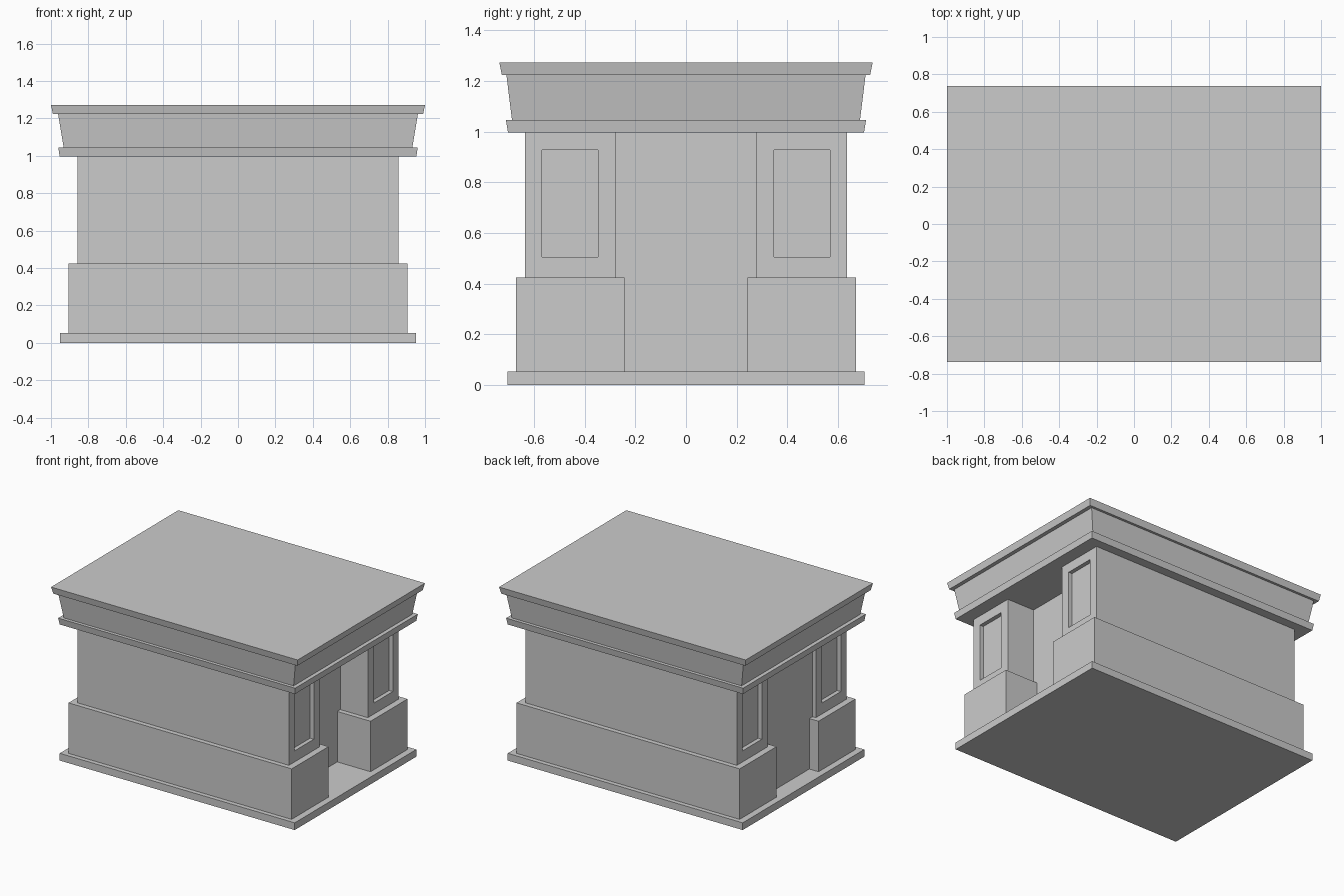
import bpy, bmesh

if "Cube" in bpy.data.objects:
    bpy.data.objects.remove(bpy.data.objects["Cube"])


def make_object(name, bm):
    bmesh.ops.recalc_face_normals(bm, faces=bm.faces)
    mesh = bpy.data.meshes.new(name)
    bm.to_mesh(mesh)
    bm.free()
    obj = bpy.data.objects.new(name, mesh)
    bpy.context.collection.objects.link(obj)
    return obj


def loft(name, rings):
    """Stack of rectangles (half_x, half_y, z), capped at both ends."""
    bm = bmesh.new()
    loops = [[bm.verts.new((sx * x, sy * y, z))
              for sx, sy in ((-1, -1), (1, -1), (1, 1), (-1, 1))]
             for x, y, z in rings]
    bm.faces.new(loops[0])
    bm.faces.new(loops[-1])
    for a, b in zip(loops, loops[1:]):
        for i in range(4):
            j = (i + 1) % 4
            bm.faces.new((a[i], a[j], b[j], b[i]))
    return make_object(name, bm)


def notched_wall(name, x, y, door, z0, z1):
    """H-shaped plan: deep entrance on +x, shallow niche on -x."""
    half = [(-NICHE_X, -door), (-x, -door), (-x, -y),
            (x, -y), (x, -door), (ENTRY_X, -door)]
    plan = half + [(px, -py) for px, py in reversed(half)]
    bm = bmesh.new()
    face = bm.faces.new([bm.verts.new((px, py, z0)) for px, py in plan])
    ext = bmesh.ops.extrude_face_region(bm, geom=[face], use_keep_orig=True)
    top = [v for v in ext["geom"] if isinstance(v, bmesh.types.BMVert)]
    bmesh.ops.translate(bm, verts=top, vec=(0, 0, z1 - z0))
    return make_object(name, bm)


ENTRY_X, NICHE_X = 0.635, 0.83
WALL_X, PANEL_DEPTH = 0.858, 0.03

# Floor slab
loft("base_slab", [(0.953, 0.704, 0), (0.953, 0.704, 0.053)])

# Wide plinth and narrower upper walls
notched_wall("plinth", 0.905, 0.671, 0.243, 0.053, 0.423)
walls = notched_wall("upper_walls", WALL_X, 0.636, 0.279, 0.423, 0.997)

# Sunken panels on the four piers
bm = bmesh.new()
for sx in (-1, 1):
    for sy in (-1, 1):
        cube = bmesh.ops.create_cube(bm, size=1)["verts"]
        bmesh.ops.scale(bm, verts=cube, vec=(2 * PANEL_DEPTH, 0.221, 0.423))
        bmesh.ops.translate(bm, verts=cube, vec=(sx * WALL_X, sy * 0.458, 0.7155))
cutter = make_object("panel_cutter", bm)
cutter.hide_render = True
cutter.hide_set(True)
cut = walls.modifiers.new("panels", "BOOLEAN")
cut.operation = "DIFFERENCE"
cut.solver = "EXACT"
cut.object = cutter

# Cornice: lower band, flared frieze and roof cap
loft("cornice", [
    (0.954, 0.703, 0.997), (0.961, 0.711, 1.045),
    (0.932, 0.687, 1.045), (0.962, 0.709, 1.223),
    (0.99, 0.727, 1.223), (1.0, 0.737, 1.272)])
